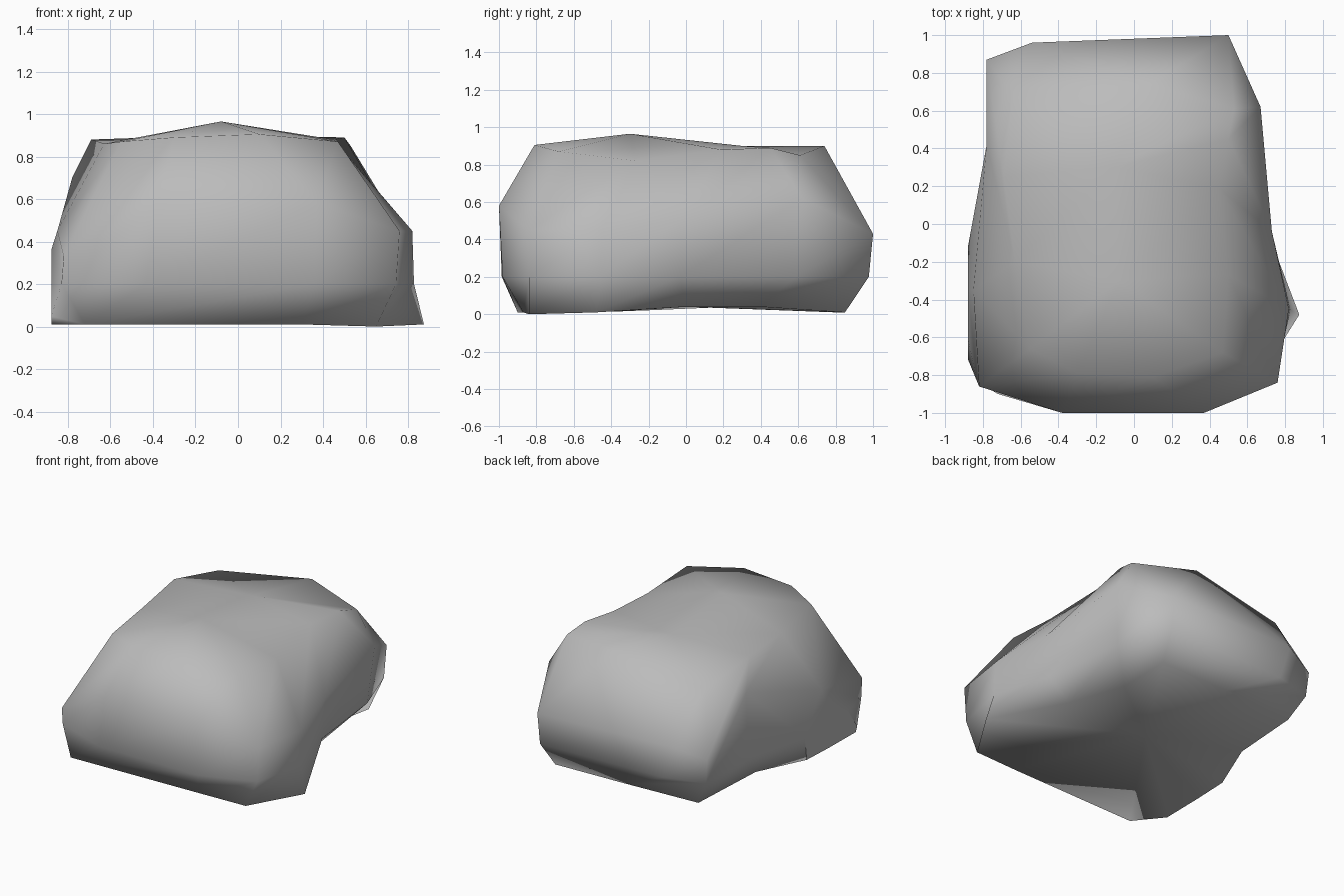
import bpy, bmesh
from mathutils import Vector

cube = bpy.data.objects.get("Cube")
if cube:
    bpy.data.objects.remove(cube, do_unlink=True)

stone = bpy.data.materials.new("stone grey")
stone.use_nodes = True
grey = (0.5, 0.5, 0.5, 1)
stone.diffuse_color = grey
stone.node_tree.nodes["Principled BSDF"].inputs["Base Color"].default_value = grey

# Plan outlines, counter-clockwise from the front corner on the -x side
foot = [(-.89, -.69), (-.72, -.9), (.3, -.87), (.65, -.84), (.875, -.48), (.56, 0),
        (.42, .4), (.46, .85), (-.1, .83), (-.66, .8), (-.73, .24), (-1, -.45)]
waist = [(-.82, -.86), (-.38, -1), (.37, -1), (.76, -.84), (.82, -.45), (.73, -.04),
         (.67, .62), (.5, 1), (-.54, .96), (-.78, .87), (-.78, .42), (-.85, -.35)]
shoulder = [(-.55, -.66), (-.3, -.79), (.1, -.81), (.47, -.68), (.5, -.27), (.45, .19),
            (.5, .45), (.53, .61), (.08, .74), (-.64, .69), (-.69, .25), (-.63, -.2)]
waist_height = [.33, .58, .58, .45, .45, .5, .62, .43, .45, .38, .7, .45]
shoulder_height = [.87, .89, .905, .87, .82, .88, .89, .85, .9, .79, .88, .86]
count = len(foot)

bm = bmesh.new()


def add_ring(points, heights):
    return [bm.verts.new((p[0], p[1], z)) for p, z in zip(points, heights)]


# Sides: foot, lower bulge, waist and shoulder rings
foot_height = [.04 if abs(p[1] - .2) < .3 else .01 for p in foot]
foot_height[3] = 0
bulge = [Vector(p).lerp(Vector(q), .85) for p, q in zip(foot, waist)]
bulge[-1].x = -.93
rings = [
    add_ring(foot, foot_height),
    add_ring(bulge, [.2] * count),
    add_ring(waist, waist_height),
    add_ring(shoulder, shoulder_height),
]
for low, high in zip(rings, rings[1:]):
    for i in range(count):
        j = (i + 1) % count
        bm.faces.new((low[i], low[j], high[j], high[i]))

# Crown: a front peak and a lower rear rise
top = rings[-1]
peak = bm.verts.new((-.08, -.3, .965))
rise = bm.verts.new((-.1, .3, .9))
for i in range(count):
    middle = rise if 5 <= i < count - 1 else peak
    bm.faces.new((top[i], top[(i + 1) % count], middle))
bm.faces.new((peak, top[5], rise))
bm.faces.new((peak, rise, top[-1]))

# Underside: a fan around a slightly hollow centre
hollow = bm.verts.new((-.1, 0, .04))
for i in range(count):
    bm.faces.new((rings[0][(i + 1) % count], rings[0][i], hollow))

# Flat broken facet on the -x side
cut = bmesh.ops.bisect_plane(
    bm, geom=bm.verts[:] + bm.edges[:] + bm.faces[:],
    plane_co=(-.878, 0, 0), plane_no=(-1, 0, 0), clear_outer=True)
rim = [e for e in cut["geom_cut"] if isinstance(e, bmesh.types.BMEdge)]
facet = bmesh.ops.contextual_create(bm, geom=rim)["faces"]

# Smooth skin with a crisp edge around the facet
bmesh.ops.recalc_face_normals(bm, faces=bm.faces[:])
for face in bm.faces:
    face.smooth = face not in facet
for edge in rim:
    edge.smooth = False

mesh = bpy.data.meshes.new("boulder")
bm.to_mesh(mesh)
bm.free()
mesh.materials.append(stone)
boulder = bpy.data.objects.new("boulder", mesh)
bpy.context.collection.objects.link(boulder)
